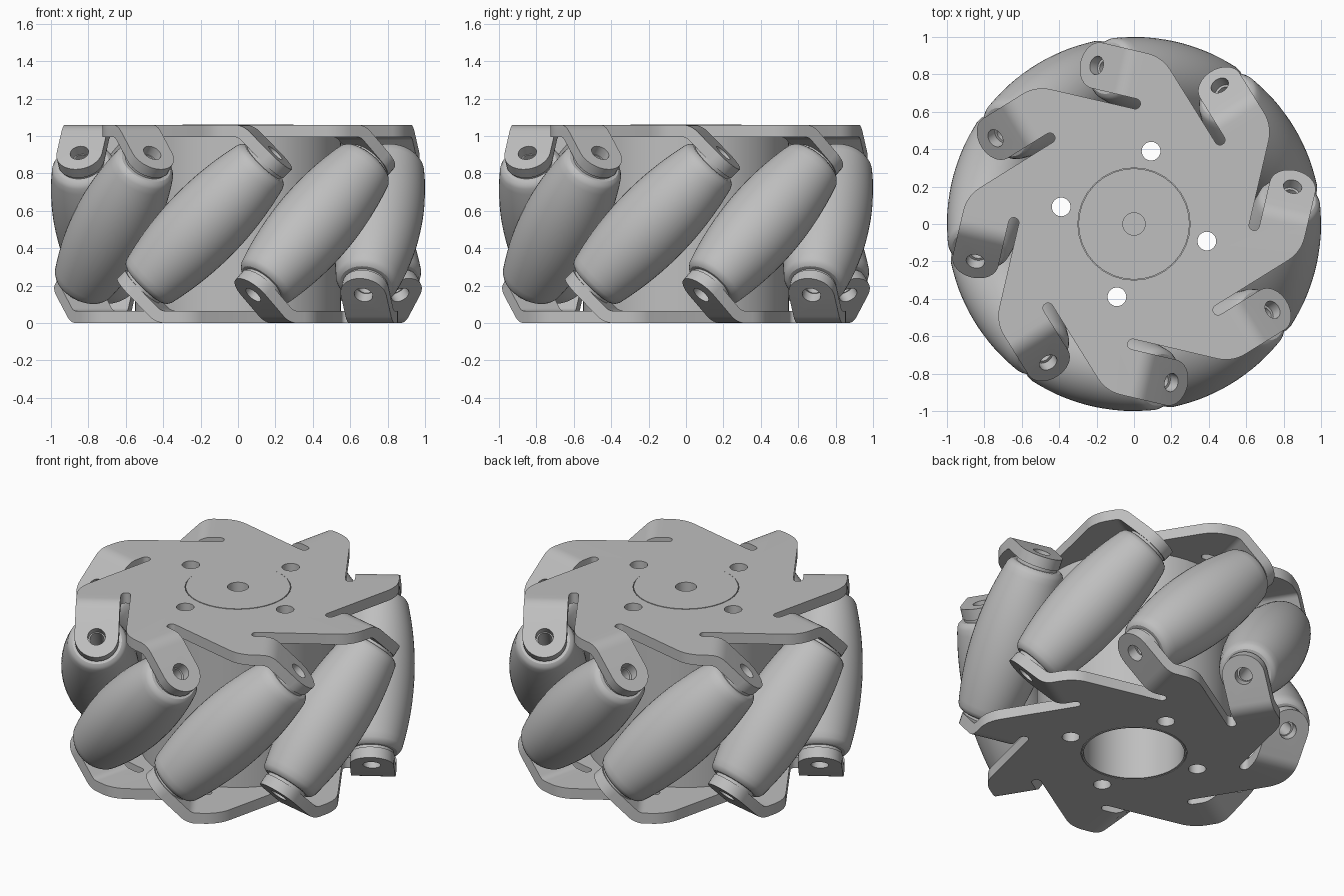
import bpy, bmesh
from math import sin, cos, pi, radians, sqrt
from mathutils import Vector, Matrix

if "Cube" in bpy.data.objects:
    bpy.data.objects.remove(bpy.data.objects["Cube"], do_unlink=True)

COUNT = 8                    # rollers around the wheel
BASE = radians(-13.2)        # direction of the first roller centre
HEIGHT, MID = 1.06, 0.53
AXIS_R = 0.78                # distance of roller axes from the wheel centre
SHEET = 0.065                # plate thickness
TAB_V, TAB_HALF = 0.78, 0.125
BEND_U, BEND_R = 0.188, 0.12
HOLE_U, HOLE_Z = 0.388, 0.91
S45 = sqrt(0.5)

grey = bpy.data.materials.new("light_grey")
grey.use_nodes = True
grey.diffuse_color = (0.52, 0.52, 0.52, 1)
grey.node_tree.nodes["Principled BSDF"].inputs["Base Color"].default_value = (0.52, 0.52, 0.52, 1)


def make_object(name, bm):
    mesh = bpy.data.meshes.new(name)
    bm.to_mesh(mesh)
    bm.free()
    mesh.materials.append(grey)
    obj = bpy.data.objects.new(name, mesh)
    bpy.context.collection.objects.link(obj)
    return obj


def activate(obj):
    bpy.ops.object.select_all(action='DESELECT')
    obj.select_set(True)
    bpy.context.view_layer.objects.active = obj


def smooth(obj, angle=32):
    activate(obj)
    bpy.ops.object.shade_smooth_by_angle(angle=radians(angle))


def lathe(name, profile, steps=64):
    """Spin a closed (radius, height) profile around z."""
    bm = bmesh.new()
    verts = [bm.verts.new((r, 0, z)) for r, z in profile]
    edges = [bm.edges.new((a, b)) for a, b in zip(verts, verts[1:] + verts[:1])]
    bmesh.ops.spin(bm, geom=verts + edges, cent=(0, 0, 0), axis=(0, 0, 1),
                   angle=2 * pi, steps=steps, use_merge=True)
    bmesh.ops.remove_doubles(bm, verts=bm.verts, dist=1e-5)
    bmesh.ops.recalc_face_normals(bm, faces=bm.faces)
    return make_object(name, bm)


def drill(obj, holes):
    """Cut cylinders given as (centre, direction, radius, length)."""
    bm = bmesh.new()
    for centre, direction, radius, length in holes:
        turn = Vector(direction).to_track_quat('Z', 'Y').to_matrix().to_4x4()
        bmesh.ops.create_cone(bm, cap_ends=True, segments=32, radius1=radius,
                              radius2=radius, depth=length,
                              matrix=Matrix.Translation(centre) @ turn)
    cutter = make_object("hole_cutter", bm)
    cutter.hide_render = True
    activate(obj)
    mod = obj.modifiers.new("holes", 'BOOLEAN')
    mod.operation, mod.solver, mod.object = 'DIFFERENCE', 'EXACT', cutter
    bpy.ops.object.modifier_apply(modifier=mod.name)
    bpy.data.objects.remove(cutter, do_unlink=True)


def frame(k):
    """Outward and counterclockwise directions of roller k."""
    a = BASE + k * 2 * pi / COUNT
    return Vector((cos(a), sin(a), 0)), Vector((-sin(a), cos(a), 0))


def place(k, side, u, v, z):
    """Point in the frame of roller k; side -1 flips it to the lower plate."""
    n, t = frame(k)
    return n * v + t * u * side + Vector((0, 0, MID + (z - MID) * side))


bolt_holes = [(frame(k)[0] * 0.4 + Vector((0, 0, MID)), (0, 0, 1), 0.05, 1.5)
              for k in range(0, COUNT, 2)]


# Plates: a pinwheel sheet with folded, rounded tabs
def make_plate(name, side):
    bm = bmesh.new()
    outline = []
    for k in range(COUNT):
        def vert(u, v, z=HEIGHT):
            return bm.verts.new(place(k, side, u, v, z))
        # rounded outer shoulder
        for i in range(9):
            a = radians(135 - 45 * i / 8)
            outline.append(vert(0.14 + 0.2 * cos(a), 0.705 + 0.2 * sin(a)))
        hi, lo = TAB_V + TAB_HALF, TAB_V - TAB_HALF
        row = [vert(BEND_U, lo), vert(BEND_U, hi)]
        outline += [row[1], row[0]]
        # round end of the slot
        for i in range(9):
            a = radians(90 + 180 * i / 8)
            outline.append(vert(0.14 + 0.0275 * cos(a), 0.6275 + 0.0275 * sin(a)))
        # curved fold
        for i in range(1, 7):
            a = radians(45 * i / 6)
            u, z = BEND_U + BEND_R * sin(a), HEIGHT - BEND_R * (1 - cos(a))
            new = [vert(u, lo, z), vert(u, hi, z)]
            bm.faces.new((row[0], row[1], new[1], new[0]))
            row = new
        # rounded tab end
        end = []
        for i in range(17):
            a = pi * i / 16
            d = TAB_HALF * sin(a) * S45
            end.append(vert(HOLE_U + d, TAB_V + TAB_HALF * cos(a), HOLE_Z - d))
        bm.faces.new(row + end)
    if side < 0:             # the flipped outline runs the other way round
        order = []
        per = len(outline) // COUNT
        for k in reversed(range(COUNT)):
            order += outline[k * per:(k + 1) * per]
        outline = order
    bm.faces.new(outline)
    bm.normal_update()
    obj = make_object(name, bm)
    activate(obj)
    mod = obj.modifiers.new("thickness", 'SOLIDIFY')
    mod.thickness, mod.offset, mod.use_even_offset = SHEET, -1, True
    bpy.ops.object.modifier_apply(modifier=mod.name)
    tab_holes = []
    for k in range(COUNT):
        t = frame(k)[1]
        tab_holes.append((place(k, side, HOLE_U, TAB_V, HOLE_Z),
                          t + Vector((0, 0, 1)), 0.05, 0.2))
    bore = [((0, 0, MID), (0, 0, 1), 0.3, 1.5)]
    drill(obj, tab_holes + bolt_holes + bore)
    smooth(obj)


make_plate("top_plate", 1)
make_plate("bottom_plate", -1)

# Hub: drum with a raised centre disc, open from below
hub = lathe("hub", [(0, 0.92), (0.06, 0.92), (0.06, 1.062), (0.296, 1.062),
                    (0.296, 0.998), (0.55, 0.998), (0.55, 0.062), (0.296, 0.062),
                    (0.296, 0), (0.285, 0), (0.285, 0.84), (0, 0.84)], 96)
screw_dir = Vector((cos(radians(13)), sin(radians(13)), 0))
drill(hub, bolt_holes + [(screw_dir * 0.53 + Vector((0, 0, 0.86)), screw_dir, 0.055, 0.12)])
smooth(hub)

# Rollers: barrels whose outer envelope is the wheel's rolling circle
half = []
for i in range(13):
    s = 0.39 * i / 12
    u = s * S45
    rho = sqrt(AXIS_R ** 2 + u ** 2)
    gap, lean = 1 - rho, S45 * u / rho
    half.append((gap * sqrt(1 - lean ** 2), s + gap * lean))
half += [(0.156, 0.45), (0.14, 0.46), (0.12, 0.46), (0.12, 0.483), (0.04, 0.483)]
profile = [(r, -s) for r, s in reversed(half[1:])] + half
first = lathe("roller_1", profile, 48)
smooth(first)
for k in range(COUNT):
    roller = first
    if k:
        roller = bpy.data.objects.new(f"roller_{k + 1}", first.data)
        bpy.context.collection.objects.link(roller)
    n, t = frame(k)
    turn = (t + Vector((0, 0, 1))).to_track_quat('Z', 'Y').to_matrix().to_4x4()
    roller.matrix_world = Matrix.Translation(n * AXIS_R + Vector((0, 0, MID))) @ turn
